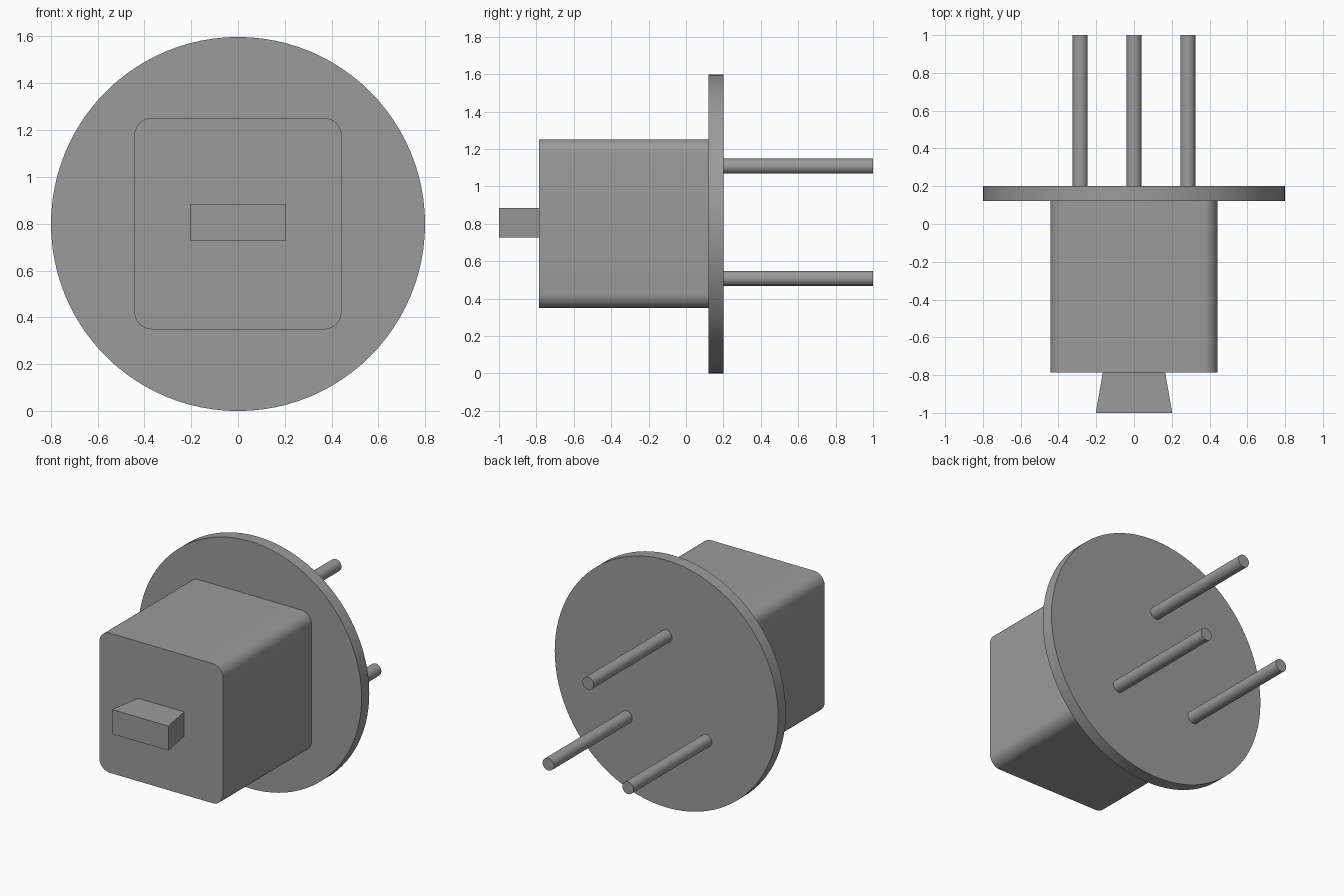
import bpy, bmesh, math
from mathutils import Matrix

if "Cube" in bpy.data.objects:
    bpy.data.objects.remove(bpy.data.objects["Cube"])

# Dark grey finish shared by every part
dark_grey = bpy.data.materials.new("dark_grey")
dark_grey.diffuse_color = (0.33, 0.33, 0.33, 1)
dark_grey.use_nodes = True
dark_grey.node_tree.nodes["Principled BSDF"].inputs["Base Color"].default_value = dark_grey.diffuse_color


def finish(name, bm, smooth=True):
    bmesh.ops.recalc_face_normals(bm, faces=bm.faces)
    mesh = bpy.data.meshes.new(name)
    bm.to_mesh(mesh)
    bm.free()
    mesh.materials.append(dark_grey)
    obj = bpy.data.objects.new(name, mesh)
    bpy.context.collection.objects.link(obj)
    if smooth:
        bpy.ops.object.select_all(action='DESELECT')
        obj.select_set(True)
        bpy.context.view_layer.objects.active = obj
        bpy.ops.object.shade_smooth_by_angle(angle=math.radians(30))
    return obj


def rod(name, x, z, radius, y0, y1, sides):
    """Cylinder running along y."""
    bm = bmesh.new()
    place = Matrix.Translation((x, (y0 + y1) / 2, z)) @ Matrix.Rotation(math.pi / 2, 4, 'X')
    bmesh.ops.create_cone(bm, cap_ends=True, segments=sides, radius1=radius,
                          radius2=radius, depth=y1 - y0, matrix=place)
    return finish(name, bm)


def block(name, width, y0, y1, z0, z1, bevel=0, back_width=None):
    """Box centred on x, with optional rounded y-edges and a narrower back."""
    bm = bmesh.new()
    bmesh.ops.create_cube(bm, size=1)
    for v in bm.verts:
        w = back_width if back_width and v.co.y > 0 else width
        v.co = (v.co.x * w,
                y1 if v.co.y > 0 else y0,
                z1 if v.co.z > 0 else z0)
    if bevel:
        edges = [e for e in bm.edges
                 if abs(e.verts[0].co.y - e.verts[1].co.y) > 0.01]
        bmesh.ops.bevel(bm, geom=edges, offset=bevel, segments=8,
                        profile=0.5, affect='EDGES')
    return finish(name, bm, smooth=bool(bevel))


# Round mounting flange
rod("flange", 0, 0.799, 0.799, 0.121, 0.2, 96)

# Rounded square housing and flared front tongue
block("housing", 0.885, -0.785, 0.121, 0.349, 1.252, bevel=0.075)
block("tongue", 0.404, -1.0, -0.785, 0.727, 0.885, back_width=0.33)

# Three contact pins in a triangle
for name, x, z in (("top_pin", 0, 1.108), ("left_pin", -0.285, 0.508), ("right_pin", 0.285, 0.508)):
    rod(name, x, z, 0.04, 0.2, 1.0, 32)
